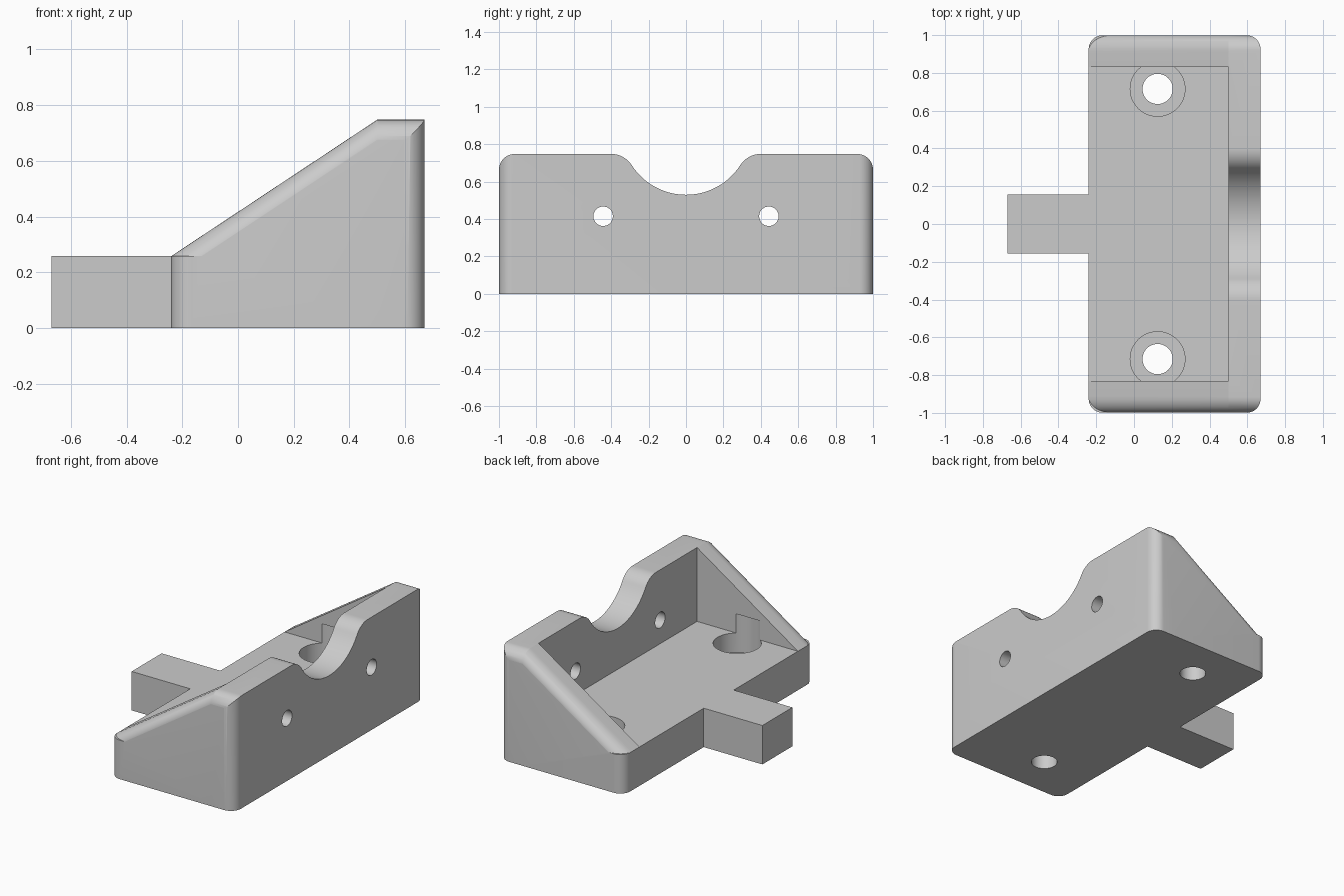
import bpy, bmesh
from math import sin, cos, pi, hypot, atan2
from mathutils import Vector

if "Cube" in bpy.data.objects:
    bpy.data.objects.remove(bpy.data.objects["Cube"], do_unlink=True)

# Main dimensions
FRONT, BACK, TIP = -0.24, 0.67, -0.67
FLOOR, TOP, WALL_X, WALL_Y = 0.258, 0.748, 0.5, 0.83

grey = bpy.data.materials.new("light grey")
grey.use_nodes = True
grey.diffuse_color = (0.6, 0.6, 0.6, 1)
grey.node_tree.nodes["Principled BSDF"].inputs["Base Color"].default_value = grey.diffuse_color


def loft(name, rings):
    """Closed solid through matching rings of 3D points."""
    bm = bmesh.new()
    loops = [[bm.verts.new(p) for p in ring] for ring in rings]
    n = len(loops[0])
    for a, b in zip(loops, loops[1:]):
        for i in range(n):
            j = (i + 1) % n
            bm.faces.new((a[i], a[j], b[j], b[i]))
    bm.faces.new(loops[0])
    bm.faces.new(loops[-1])
    bmesh.ops.recalc_face_normals(bm, faces=bm.faces)
    mesh = bpy.data.meshes.new(name)
    bm.to_mesh(mesh)
    bm.free()
    mesh.materials.append(grey)
    obj = bpy.data.objects.new(name, mesh)
    bpy.context.collection.objects.link(obj)
    return obj


def prism(name, pts, axis, lo, hi):
    """Extrude a flat profile: (x, y) along z, or (y, z) along x."""
    place = (lambda p, t: (p[0], p[1], t)) if axis == "z" else (lambda p, t: (t, p[0], p[1]))
    return loft(name, [[place(p, t) for p in pts] for t in (lo, hi)])


def arc(cx, cy, r, a0, a1, steps=10):
    return [(cx + r * cos(a0 + (a1 - a0) * i / steps),
             cy + r * sin(a0 + (a1 - a0) * i / steps)) for i in range(steps + 1)]


def circle(cx, cy, r, steps=48):
    return arc(cx, cy, r, 0, 2 * pi, steps)[:-1]


def box(name, x0, x1, y, z0, z1):
    return prism(name, [(x0, -y), (x1, -y), (x1, y), (x0, y)], "z", z0, z1)


def combine(target, tool, operation):
    mod = target.modifiers.new(operation, "BOOLEAN")
    mod.operation, mod.solver, mod.object = operation, "EXACT", tool
    bpy.context.view_layer.objects.active = target
    bpy.ops.object.modifier_apply(modifier=mod.name)
    bpy.data.objects.remove(tool, do_unlink=True)


# Sloping upper body with rounded shoulders
def section(x):
    slope = (TOP - FLOOR) / (WALL_X - FRONT)
    h = min(TOP, FLOOR + slope * (x - FRONT))
    r = 0.085
    right = arc(1 - r, h - r, r, 0, pi / 2)
    left = [(-y, z) for y, z in reversed(right)]
    return [(x, y, z) for y, z in [(-1, 0), (1, 0)] + right + left]


bracket = loft("bracket_body", [section(x) for x in (FRONT - 0.03, WALL_X, BACK + 0.05)])

# Base slab, trimmed below together with the upper body
combine(bracket, box("base_slab", -1, 1, 1.2, 0, FLOOR), "UNION")

# Plan outline with rounded corners and the front tab
r, w, tab = 0.073, 0.999, 0.157
half = ([(TIP, tab), (FRONT, tab)]
        + arc(FRONT + r, w - r, r, pi, pi / 2)
        + arc(BACK - r, w - r, r, pi / 2, 0))
outline = half + [(x, -y) for x, y in reversed(half)]
combine(bracket, prism("plan_outline", outline, "z", -0.1, 1), "INTERSECT")

# Open tray between the side walls
combine(bracket, box("tray_space", -1, WALL_X, WALL_Y, FLOOR, 1), "DIFFERENCE")

# Saddle dip with blended shoulders in the upright wall
R, f, edge = 0.345, 0.13, 0.4
centre = TOP - f + (((R + f) ** 2 - edge ** 2) ** 0.5)
lift = 0.53 + R - centre
centre += lift
f += lift * 0.5
a = atan2(centre - (TOP - f), edge)
reach = hypot(edge, centre - (TOP - f))
R = reach - f
side = arc(edge, TOP - f, f, pi / 2, pi - a, 12)
dip = arc(0, centre, R, -a, -pi + a, 32)[1:-1]
saddle = [(edge, 1)] + side + dip + [(-y, z) for y, z in reversed(side)] + [(-edge, 1)]
combine(bracket, prism("saddle_space", saddle, "x", 0.4, 0.8), "DIFFERENCE")

# Mounting holes with counterbores, and cross holes through the upright wall
for s in (-1, 1):
    spot = (0.125, s * 0.715)
    combine(bracket, prism("counterbore", circle(*spot, 0.145), "z", 0.13, 0.385), "DIFFERENCE")
    combine(bracket, prism("mount_hole", circle(*spot, 0.08), "z", -0.1, 0.3), "DIFFERENCE")
    combine(bracket, prism("cross_hole", circle(s * 0.443, 0.415, 0.052), "x", 0.4, 0.8), "DIFFERENCE")

# Smooth the rounded surfaces and keep the real edges crisp
bpy.ops.object.select_all(action="DESELECT")
bracket.select_set(True)
bpy.context.view_layer.objects.active = bracket
bpy.ops.object.shade_smooth_by_angle(angle=pi / 7)
